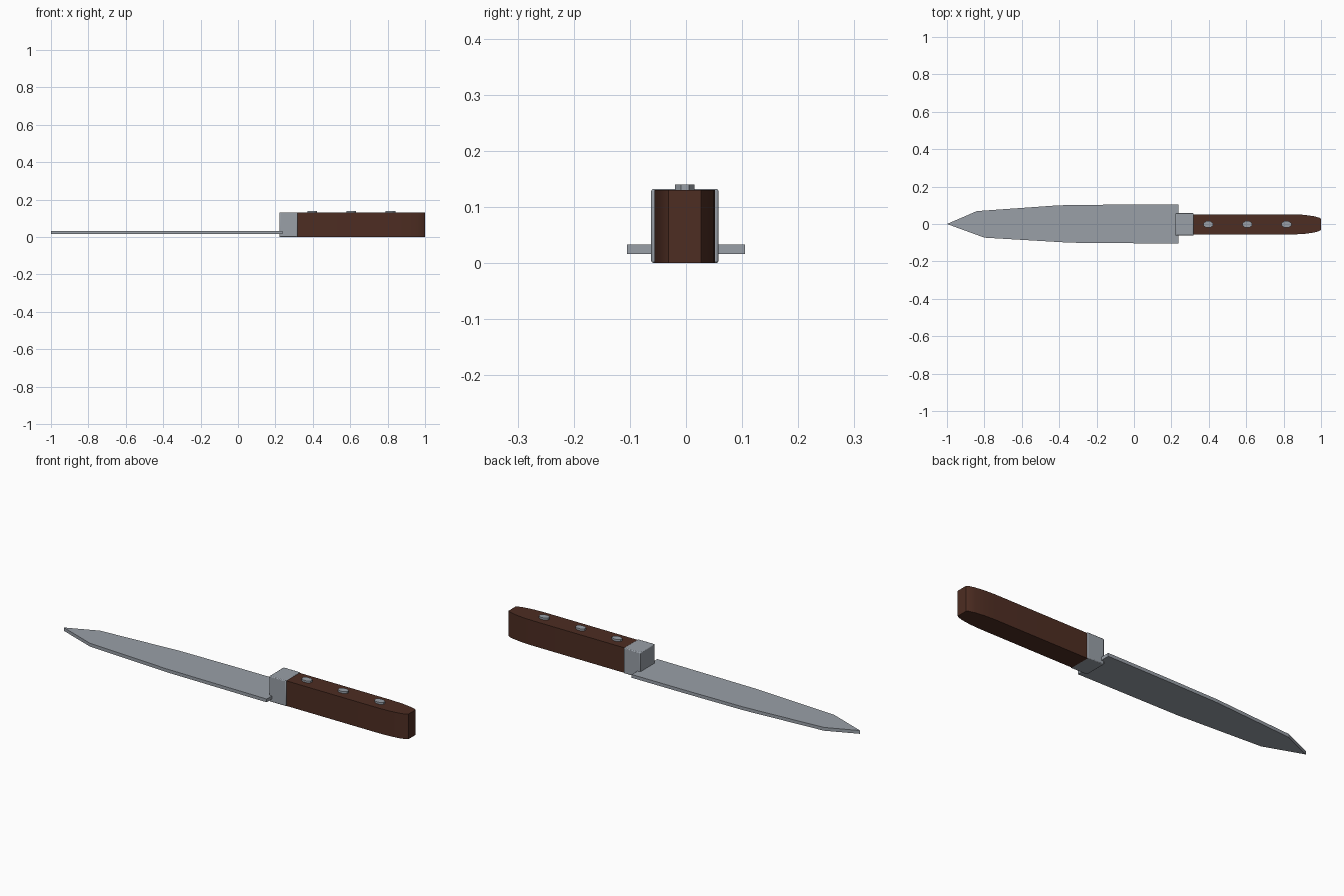
import bpy, bmesh, math

cube = bpy.data.objects.get("Cube")
if cube:
    bpy.data.objects.remove(cube, do_unlink=True)


def material(name, color):
    m = bpy.data.materials.new(name)
    m.use_nodes = True
    m.diffuse_color = (*color, 1)
    bsdf = next(n for n in m.node_tree.nodes if n.type == 'BSDF_PRINCIPLED')
    bsdf.inputs["Base Color"].default_value = (*color, 1)
    return m


steel = material("steel grey", (0.32, 0.35, 0.39))
wood = material("dark brown wood", (0.075, 0.026, 0.016))


def slab(name, outline, z0, z1, mat, bevel=0.0):
    """Extrude a plan outline upward from z0 to z1."""
    bm = bmesh.new()
    face = bm.faces.new([bm.verts.new((x, y, z0)) for x, y in outline])
    top = bmesh.ops.extrude_face_region(bm, geom=[face])
    verts = [v for v in top["geom"] if isinstance(v, bmesh.types.BMVert)]
    bmesh.ops.translate(bm, verts=verts, vec=(0, 0, z1 - z0))
    bmesh.ops.recalc_face_normals(bm, faces=bm.faces)
    me = bpy.data.meshes.new(name)
    bm.to_mesh(me)
    bm.free()
    me.materials.append(mat)
    ob = bpy.data.objects.new(name, me)
    bpy.context.collection.objects.link(ob)
    if bevel:
        mod = ob.modifiers.new("soft edges", 'BEVEL')
        mod.width = bevel
        mod.segments = 2
        mod.limit_method = 'ANGLE'
        mod.angle_limit = math.radians(50)
    return ob


def smooth(ob, angle):
    bpy.ops.object.select_all(action='DESELECT')
    ob.select_set(True)
    bpy.context.view_layer.objects.active = ob
    bpy.ops.object.shade_smooth_by_angle(angle=math.radians(angle))


MID = -0.002  # handle centre line

# Blade: flat plate with a faceted point
slab("blade", [(-1, 0), (-0.8, -0.073), (-0.34, -0.1), (0.238, -0.105),
               (0.238, 0.105), (-0.08, 0.104), (-0.4, 0.1), (-0.84, 0.069)],
     0.016, 0.033, steel)

# Bolster: block joining blade and handle
bolster = slab("bolster", [(0.222, MID - 0.06), (0.318, MID - 0.06),
                           (0.318, MID + 0.06), (0.222, MID + 0.06)],
               0, 0.132, steel, 0.004)
smooth(bolster, 40)

# Handle: straight sides, tapering to a blunt butt
side = [(0.31, 0.054), (0.85, 0.054), (0.91, 0.051), (0.96, 0.044),
        (0.99, 0.036), (1.0, 0.029)]
handle = slab("handle", [(x, MID - y) for x, y in side] +
              [(x, MID + y) for x, y in reversed(side)], 0, 0.13, wood)
smooth(handle, 30)

# Rivets: three low studs along the top of the handle
for i in range(3):
    ring = [(0.397 + i * 0.209 + 0.028 * math.cos(a), MID + 0.019 * math.sin(a))
            for a in (math.tau * (k + 0.5) / 8 for k in range(8))]
    slab(f"rivet_{i + 1}", ring, 0.12, 0.14, steel)
